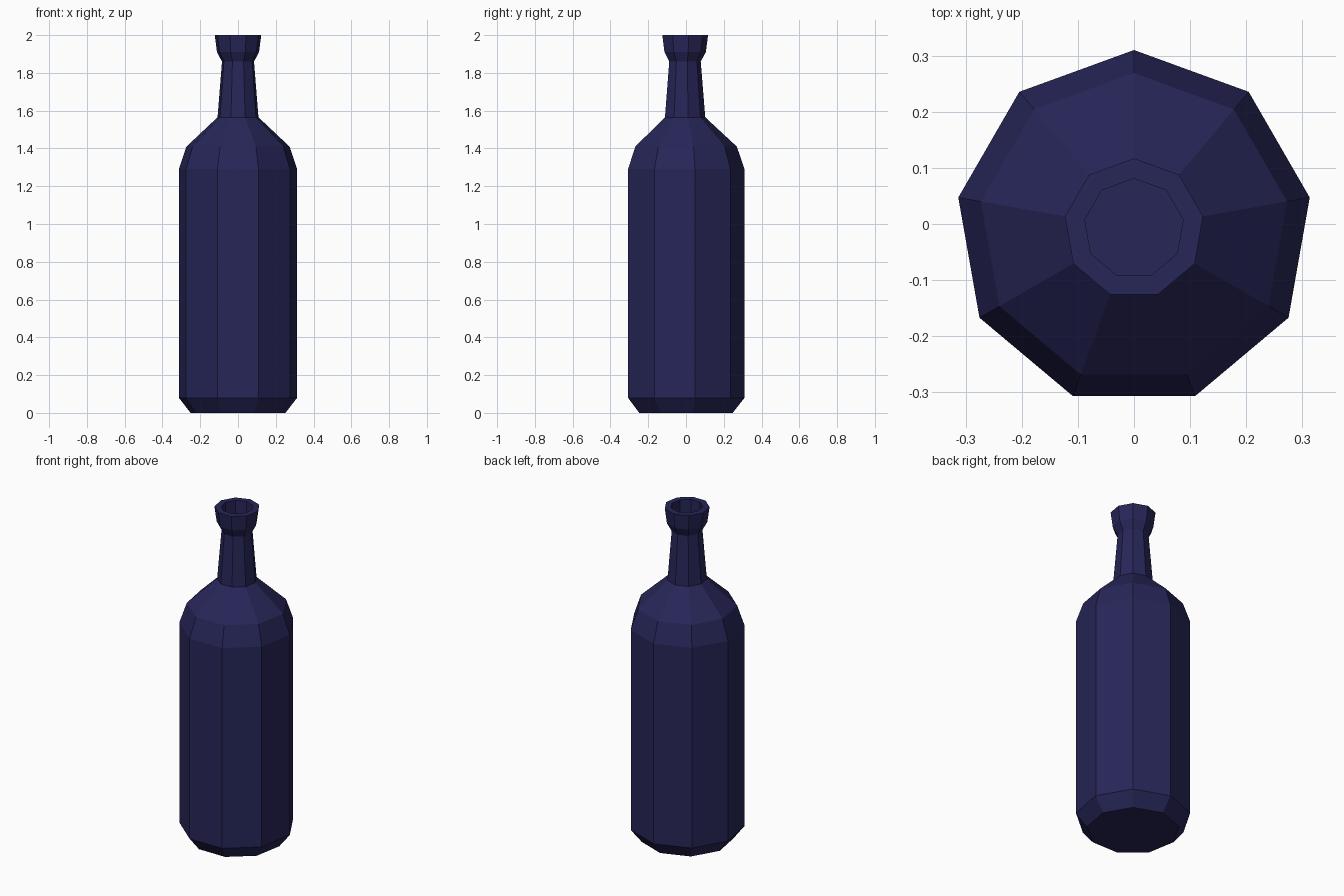
import bpy, bmesh
from math import sin, cos, tau

cube = bpy.data.objects.get("Cube")
if cube:
    bpy.data.objects.remove(cube, do_unlink=True)

SIDES = 9
CENTRE_Y = -0.008  # a nine-sided ring is uneven front to back

# Dark blue glass
glass = bpy.data.materials.new("dark_blue_glass")
glass.use_nodes = True
colour = (0.02, 0.019, 0.098, 1)
glass.diffuse_color = colour
glass.node_tree.nodes["Principled BSDF"].inputs["Base Color"].default_value = colour

# Bottle outline as (radius, height): base, body, shoulder, neck, lip, mouth recess
profile = [
    (0.255, 0.0), (0.318, 0.08),
    (0.318, 1.29), (0.277, 1.41), (0.11, 1.565),
    (0.086, 1.86), (0.113, 1.91), (0.125, 2.0),
    (0.089, 2.0), (0.089, 1.895),
]


def ring(bm, radius, z):
    """One ring of vertices with a corner pointing to the back."""
    angles = [tau * i / SIDES for i in range(SIDES)]
    return [bm.verts.new((-radius * sin(a), CENTRE_Y + radius * cos(a), z)) for a in angles]


# Bottle body turned from the outline
bm = bmesh.new()
rings = [ring(bm, r, z) for r, z in profile]
for low, high in zip(rings, rings[1:]):
    for i in range(SIDES):
        j = (i + 1) % SIDES
        bm.faces.new((low[i], low[j], high[j], high[i]))

# Underside and floor of the mouth
bm.faces.new(rings[0][::-1])
bm.faces.new(rings[-1])
bmesh.ops.recalc_face_normals(bm, faces=bm.faces[:])

mesh = bpy.data.meshes.new("bottle")
bm.to_mesh(mesh)
bm.free()
mesh.materials.append(glass)
bottle = bpy.data.objects.new("bottle", mesh)
bpy.context.collection.objects.link(bottle)
